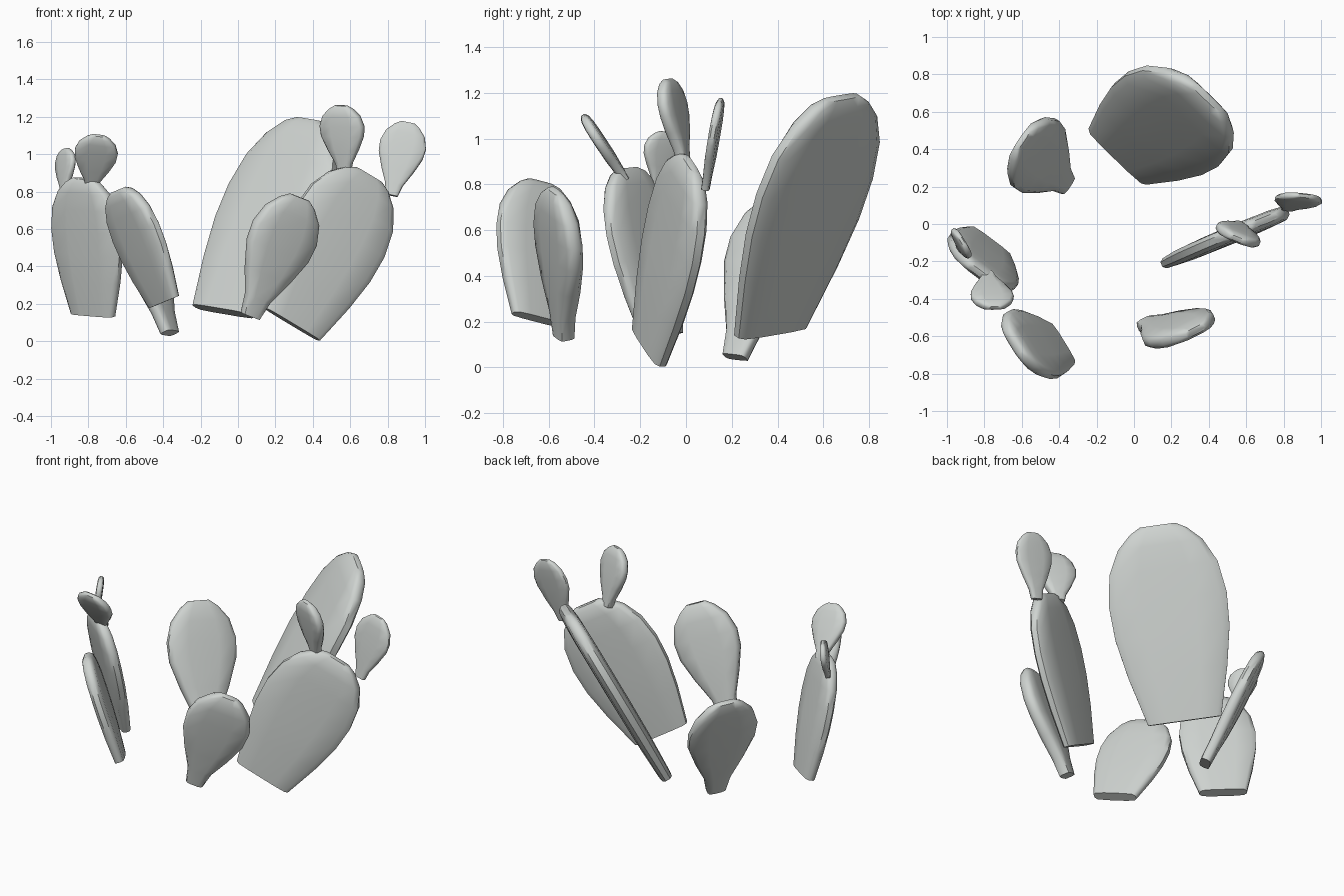
import bpy
import bmesh
from mathutils import Vector

cube = bpy.data.objects.get("Cube")
if cube:
    bpy.data.objects.remove(cube, do_unlink=True)

# One pale material for every pad
pale = bpy.data.materials.new("pale_grey")
pale.use_nodes = True
colour = (0.62, 0.65, 0.63, 1.0)
pale.diffuse_color = colour
pale.node_tree.nodes["Principled BSDF"].inputs["Base Color"].default_value = colour

# Outline stations: height along pad, half width, half thickness
PADDLE = [(0, .62, .75), (.25, .84, .95), (.45, .97, 1), (.62, 1, 1), (.78, .92, 1),
          (.9, .72, .95), (.97, .48, .8), (1, .3, .4)]
TEARDROP = [(0, .27, .8), (.15, .38, .85), (.35, .7, 1), (.55, .96, 1), (.7, 1, 1),
            (.85, .84, .95), (.95, .54, .8), (1, .3, .4)]

# Quarter of the rounded cross-section: offset across, offset through
QUARTER = [(1, .4), (.88, .85), (.45, 1)]


def section():
    ring = list(QUARTER)
    ring += [(-x, y) for x, y in reversed(QUARTER)]
    return ring + [(-x, -y) for x, y in ring]


def pad(name, outline, base, tip, across, half_width, half_thick):
    base, tip = Vector(base), Vector(tip)
    axis = tip - base
    up = axis.normalized()
    side = Vector(across)
    side = (side - up * side.dot(up)).normalized()
    normal = up.cross(side)
    bm = bmesh.new()
    rings = []
    for t, w, d in outline:
        centre = base + axis * t
        rings.append([bm.verts.new(centre + side * (x * w * half_width)
                                   + normal * (y * d * half_thick))
                      for x, y in section()])
    count = len(rings[0])
    for low, high in zip(rings, rings[1:]):
        for i in range(count):
            j = (i + 1) % count
            bm.faces.new((low[i], low[j], high[j], high[i]))
    bm.faces.new(list(reversed(rings[0])))
    bm.faces.new(rings[-1])
    bmesh.ops.recalc_face_normals(bm, faces=bm.faces[:])
    mesh = bpy.data.meshes.new(name)
    bm.to_mesh(mesh)
    bm.free()
    mesh.materials.append(pale)
    obj = bpy.data.objects.new(name, mesh)
    bpy.context.collection.objects.link(obj)
    bpy.ops.object.select_all(action="DESELECT")
    obj.select_set(True)
    bpy.context.view_layer.objects.active = obj
    bpy.ops.object.shade_smooth_by_angle(angle=0.9)


# Broad pads with a cut base
pad("large_back_pad", PADDLE, (-.08, .37, .16), (.39, .68, 1.18), (.66, -.7, -.2), .35, .05)
pad("left_pad", PADDLE, (.29, -.16, .09), (.7, .02, .89), (.76, .3, -.56), .285, .045)
pad("right_pad", PADDLE, (-.775, -.105, .14), (-.83, -.26, .87), (.8, -.6, -.05), .225, .04)
pad("front_right_pad", PADDLE, (-.395, -.645, .21), (-.64, -.64, .81), (.52, -.83, .2), .215, .04)

# Narrow-based pads
pad("front_left_pad", TEARDROP, (.065, -.535, .135), (.33, -.57, .77), (.82, .42, -.35), .195, .045)
pad("back_right_pad", TEARDROP, (-.365, .215, .045), (-.6, .45, .76), (.57, .8, -.15), .215, .04)

# Small pads sprouting from the broad ones
pad("left_top_bud", TEARDROP, (.57, -.01, .9), (.55, -.08, 1.26), (.91, -.4, .1), .125, .03)
pad("left_side_bud", TEARDROP, (.82, .085, .78), (.91, .15, 1.17), (.97, -.1, -.2), .125, .022)
pad("right_top_bud", TEARDROP, (-.785, -.265, .82), (-.745, -.45, 1.1), (1, 0, -.1), .115, .025)
pad("right_side_bud", TEARDROP, (-.93, -.13, .8), (-.92, -.09, 1.03), (.5, -.85, 0), .09, .02)
